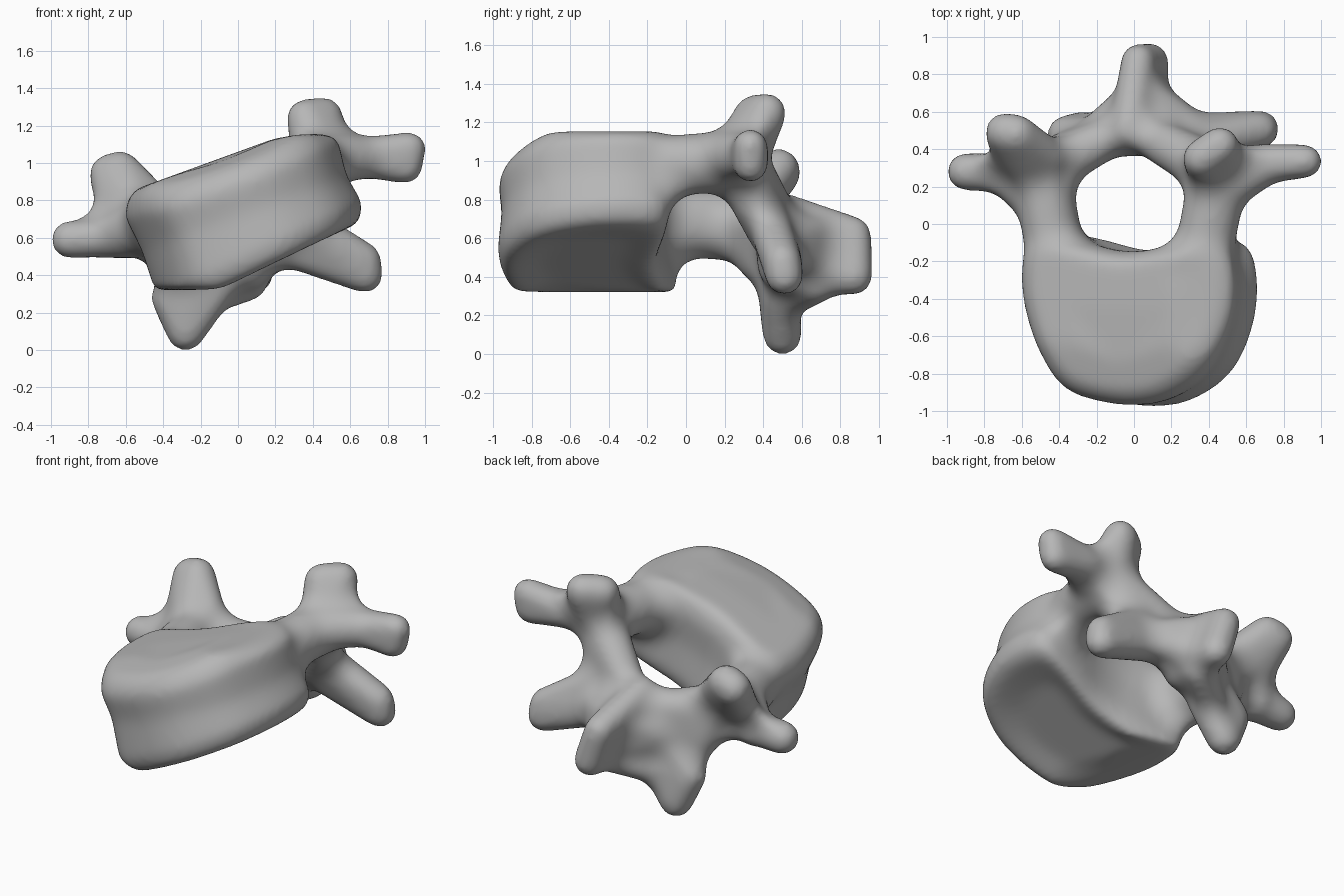
import bpy, bmesh, math
from mathutils import Vector, Matrix

old = bpy.data.objects.get("Cube")
if old:
    bpy.data.objects.remove(old, do_unlink=True)

mat = bpy.data.materials.new("bone grey")
mat.use_nodes = True
GREY = (0.47, 0.47, 0.47, 1)
mat.diffuse_color = GREY
mat.node_tree.nodes["Principled BSDF"].inputs["Base Color"].default_value = GREY

bm = bmesh.new()


def merge(part):
    """Add a closed part to the bone."""
    bmesh.ops.recalc_face_normals(part, faces=part.faces[:])
    me = bpy.data.meshes.new("part")
    part.to_mesh(me)
    part.free()
    bm.from_mesh(me)
    bpy.data.meshes.remove(me)


def blob(*balls):
    """Convex skin around balls given as (x, y, z, radius)."""
    ball = bmesh.new()
    bmesh.ops.create_icosphere(ball, subdivisions=3, radius=1)
    part = bmesh.new()
    for x, y, z, r in balls:
        for v in ball.verts:
            part.verts.new(Vector((x, y, z)) + v.co * r)
    ball.free()
    hull = bmesh.ops.convex_hull(part, input=part.verts[:])
    inner = {g for k in ("geom_interior", "geom_unused") for g in hull[k]
             if isinstance(g, bmesh.types.BMVert)}
    bmesh.ops.delete(part, geom=list(inner), context="VERTS")
    merge(part)


def round_corners(points):
    """Cut every corner of a closed outline."""
    cut = []
    for a, b in zip(points, points[1:] + points[:1]):
        cut += [a.lerp(b, .25), a.lerp(b, .75)]
    return cut


def body():
    """Waisted drum with a kidney outline, rolled about the y axis, with flattened high and low rims."""
    outline = [Vector(p) for p in (
        (-.61, -.25), (-.59, -.45), (-.51, -.68), (-.39, -.89), (-.17, -.96),
        (.05, -.98), (.25, -.94), (.47, -.8), (.59, -.55), (.62, -.3),
        (.56, -.08), (.3, -.1), (0, -.16), (-.3, -.08), (-.57, -.03))]
    outline = round_corners(round_corners(outline))
    levels = [(-.28, .5), (-.32, .84), (-.3, .95), (-.22, 1.01), (0, .96),
              (.2, 1.0), (.28, .93), (.32, .82), (.32, .5)]
    place = Matrix.Translation((.03, 0, .73)) @ Matrix.Rotation(math.radians(-20), 4, "Y")
    part = bmesh.new()
    rings = []
    for v, s in levels:
        ring = []
        for p in outline:
            u, y = p.x * s, -.5 + (p.y + .5) * s
            # wedge the underside, drop the front of the upper side
            shift = .1 * u if v < 0 else -.7 * v * max(0, -.65 - y)
            c = place @ Vector((u, y, v + shift))
            ring.append(part.verts.new((c.x, c.y, min(max(c.z, .32), 1.155))))
        rings.append(ring)
    n = len(outline)
    for a, b in zip(rings, rings[1:]):
        for i in range(n):
            j = (i + 1) % n
            part.faces.new((a[i], a[j], b[j], b[i]))
    part.faces.new(rings[0][::-1])
    part.faces.new(rings[-1])
    merge(part)


body()

# Pedicles
blob((-.42, -.17, .7, .16), (-.48, .08, .7, .13), (-.48, .08, .62, .13),
     (-.5, .26, .7, .15), (-.47, .26, .62, .14))
blob((.37, -.17, .97, .16), (.43, .08, 1.0, .145), (.45, .26, 1.0, .16))

# Transverse processes
blob((-.52, .17, .65, .16), (-.7, .28, .6, .115))
blob((-.65, .27, .6, .105), (-.9, .28, .59, .105))
blob((.48, .2, 1.02, .14), (.7, .32, 1.03, .115))
blob((.65, .32, 1.03, .11), (.92, .335, 1.08, .09), (.9, .335, .975, .09))

# Upper joint processes
blob((-.53, .28, .72, .14), (-.66, .36, .76, .1), (-.46, .36, .8, .1),
     (-.69, .49, .94, .11), (-.63, .48, .96, .11))
blob((.44, .28, 1.02, .15), (.36, .35, 1.24, .105), (.46, .42, 1.25, .105))

# Laminae
blob((-.44, .31, .68, .14), (-.12, .47, .65, .11), (-.2, .45, .42, .1), (-.38, .37, .5, .12))
blob((.39, .3, .98, .14), (.08, .47, .71, .11), (.25, .43, .6, .1), (.37, .34, .78, .11))
blob((-.15, .46, .6, .1), (.15, .47, .62, .11), (.02, .47, .44, .1))

# Lower joint processes
blob((-.18, .46, .5, .1), (-.37, .48, .28, .1), (-.28, .5, .095, .105), (-.13, .49, .3, .1))
blob((.18, .48, .58, .11), (.33, .43, .68, .11), (.67, .5, .48, .1), (.68, .51, .4, .1))

# Spinous process, with a flared root
blob((-.03, .5, .74, .1), (.06, .5, .42, .1), (.02, .87, .62, .095), (.09, .87, .4, .1))
blob((-.2, .49, .5, .1), (.28, .52, .58, .105), (.04, .69, .62, .11), (.06, .69, .45, .11))
blob((-.2, .5, .26, .09), (.06, .68, .36, .1), (0, .5, .5, .1))

# Fuse, fill the creases by swelling and shrinking, then soften
me = bpy.data.meshes.new("vertebra")
bm.to_mesh(me)
bm.free()
bone = bpy.data.objects.new("vertebra", me)
bpy.context.collection.objects.link(bone)
me.materials.append(mat)


def fuse():
    mod = bone.modifiers.new("fuse", "REMESH")
    mod.mode = "VOXEL"
    mod.voxel_size = 0.02
    mod.use_smooth_shade = True


def soften(steps):
    mod = bone.modifiers.new("soften", "SMOOTH")
    mod.factor = 0.5
    mod.iterations = steps


def swell(amount):
    mod = bone.modifiers.new("swell", "DISPLACE")
    mod.mid_level = 0
    mod.strength = amount


fuse()
soften(6)
swell(0.11)
fuse()
soften(6)
swell(-0.11)
fuse()
soften(12)
